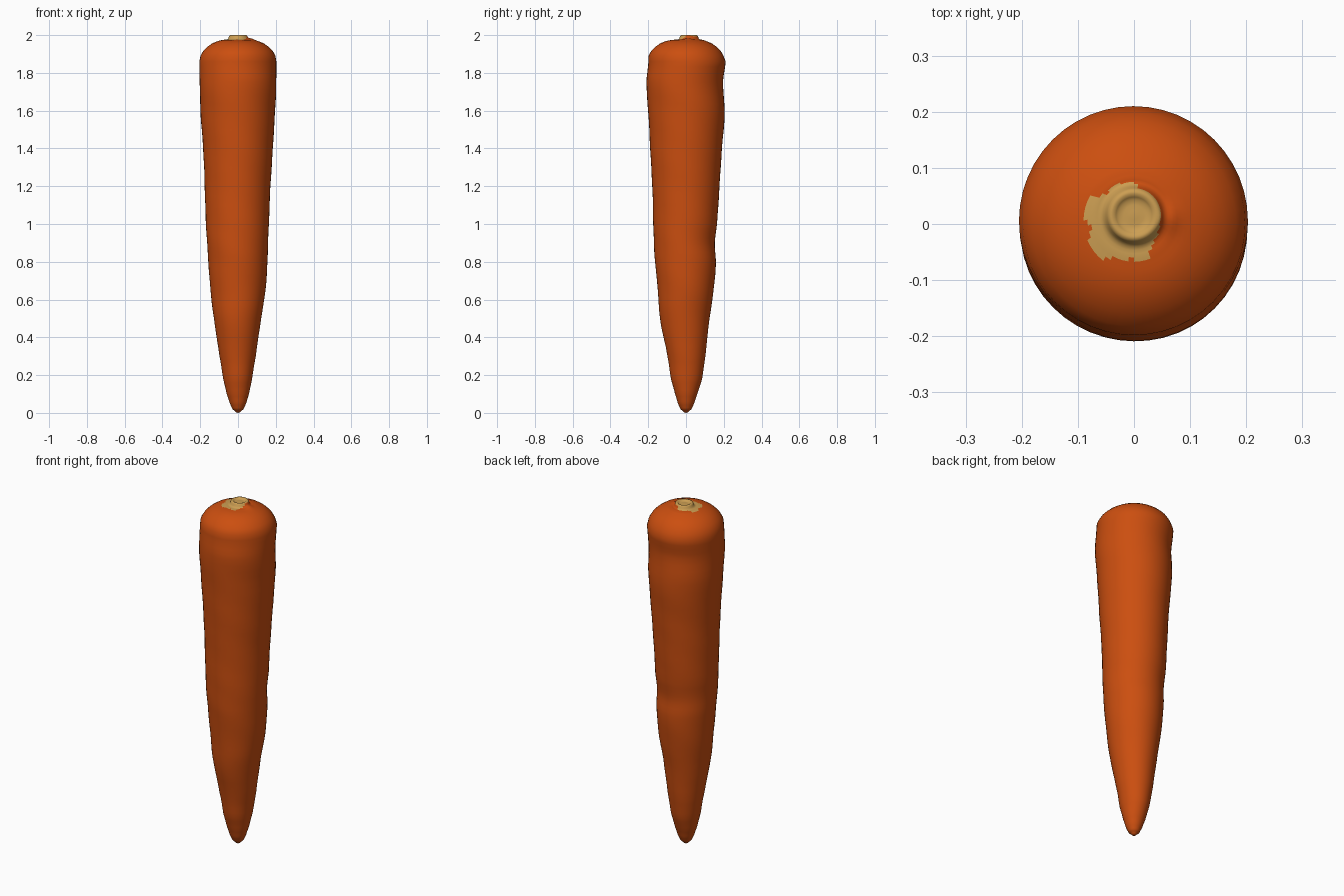
import bpy, bmesh, math
from mathutils import Vector

if "Cube" in bpy.data.objects:
    bpy.data.objects.remove(bpy.data.objects["Cube"])

SEG = 48


def material(name, rgb):
    m = bpy.data.materials.new(name)
    m.diffuse_color = (*rgb, 1)
    m.use_nodes = True
    m.node_tree.nodes["Principled BSDF"].inputs["Base Color"].default_value = m.diffuse_color
    return m


orange = material("carrot orange", (0.60, 0.077, 0.005))
tan = material("dry stem tan", (0.60, 0.34, 0.085))

# root cross-sections: z, left, right, front, back extents
ROWS = [
    (0.004, .012, .012, .012, .012), (0.02, .029, .029, .029, .029),
    (0.05, .043, .043, .043, .043), (0.10, .060, .058, .058, .060),
    (0.18, .078, .075, .080, .085), (0.30, .098, .094, .098, .103),
    (0.50, .128, .122, .138, .124), (0.65, .145, .146, .149, .146),
    (0.80, .157, .156, .163, .159), (0.90, .164, .158, .170, .152),
    (1.00, .170, .164, .174, .164), (1.20, .176, .172, .178, .178),
    (1.40, .185, .184, .190, .190), (1.60, .198, .197, .200, .205),
    (1.75, .203, .202, .209, .196), (1.86, .205, .203, .199, .210),
]
# crown and stem profile: radius, z
CROWN = [
    (.198, 1.892), (.182, 1.919), (.160, 1.940), (.135, 1.957), (.110, 1.967),
    (.098, 1.971), (.090, 1.973), (.083, 1.974), (.077, 1.975), (.071, 1.976),
    (.066, 1.976), (.061, 1.976), (.056, 1.978), (.051, 1.984), (.048, 1.993),
    (.044, 1.999), (.038, 2.0), (.032, 1.996), (.027, 1.991), (.018, 1.992),
    (.008, 1.991),
]


def cubic(a, b, c, d, t):
    return b + 0.5 * t * (c - a + t * (2*a - 5*b + 4*c - d + t * (3*(b - c) + d - a)))


# resample the root rows smoothly
rings = []
for i in range(len(ROWS) - 1):
    a, b, c, d = (ROWS[min(max(i + k, 0), len(ROWS) - 1)] for k in (-1, 0, 1, 2))
    for s in range(4):
        t = s / 4
        z = b[0] + (c[0] - b[0]) * t
        rings.append((z, *(cubic(a[k], b[k], c[k], d[k], t) for k in range(1, 5))))
rings.append(ROWS[-1])
for r, z in CROWN:
    dy = .016 * min(1, max(0, (.11 - r) / .055))
    rings.append((z, r, r, r - dy, r + dy))

# loft the carrot
bm = bmesh.new()
loops = []
for z, l, r, f, b in rings:
    loop = []
    for i in range(SEG):
        a = math.tau * i / SEG
        # shallow diagonal wrinkles on the root
        k = 1 + .007 * math.sin(2 * a + 9 * z) * math.sin(23 * z + a) * (0.1 < z < 1.8)
        x = (r - l) / 2 + (l + r) / 2 * math.cos(a) * k
        y = (b - f) / 2 + (f + b) / 2 * math.sin(a) * k
        # raised lip right of the stem
        lip = .008 * math.exp(-((x - .062)**2 + (y - .01)**2) / .0005) if z > 1.95 else 0
        loop.append(bm.verts.new((x, y, min(z + lip, 2.0))))
    loops.append(loop)
for lo, hi in zip(loops, loops[1:]):
    for i in range(SEG):
        j = (i + 1) % SEG
        bm.faces.new((lo[i], lo[j], hi[j], hi[i]))
tip = bm.verts.new((0, 0, 0))
top = bm.verts.new((0, .016, 1.993))
for i in range(SEG):
    j = (i + 1) % SEG
    bm.faces.new((tip, loops[0][j], loops[0][i]))
    bm.faces.new((top, loops[-1][i], loops[-1][j]))

# ragged tan patch around the stem
for f in bm.faces:
    c = f.calc_center_median()
    d = c - Vector((-.019, .002, c.z))
    a = math.atan2(d.y, d.x)
    edge = .068 + .006 * math.sin(5 * a + .5) + .003 * math.sin(11 * a)
    f.material_index = int(c.z > 1.95 and c.x < .045 and d.length < edge)
    if c.z > 1.95 and math.hypot(c.x, c.y - .016) < .046:
        f.material_index = 1
    f.smooth = True

bmesh.ops.recalc_face_normals(bm, faces=bm.faces)
me = bpy.data.meshes.new("carrot")
bm.to_mesh(me)
bm.free()
me.materials.append(orange)
me.materials.append(tan)
bpy.context.collection.objects.link(bpy.data.objects.new("carrot", me))
